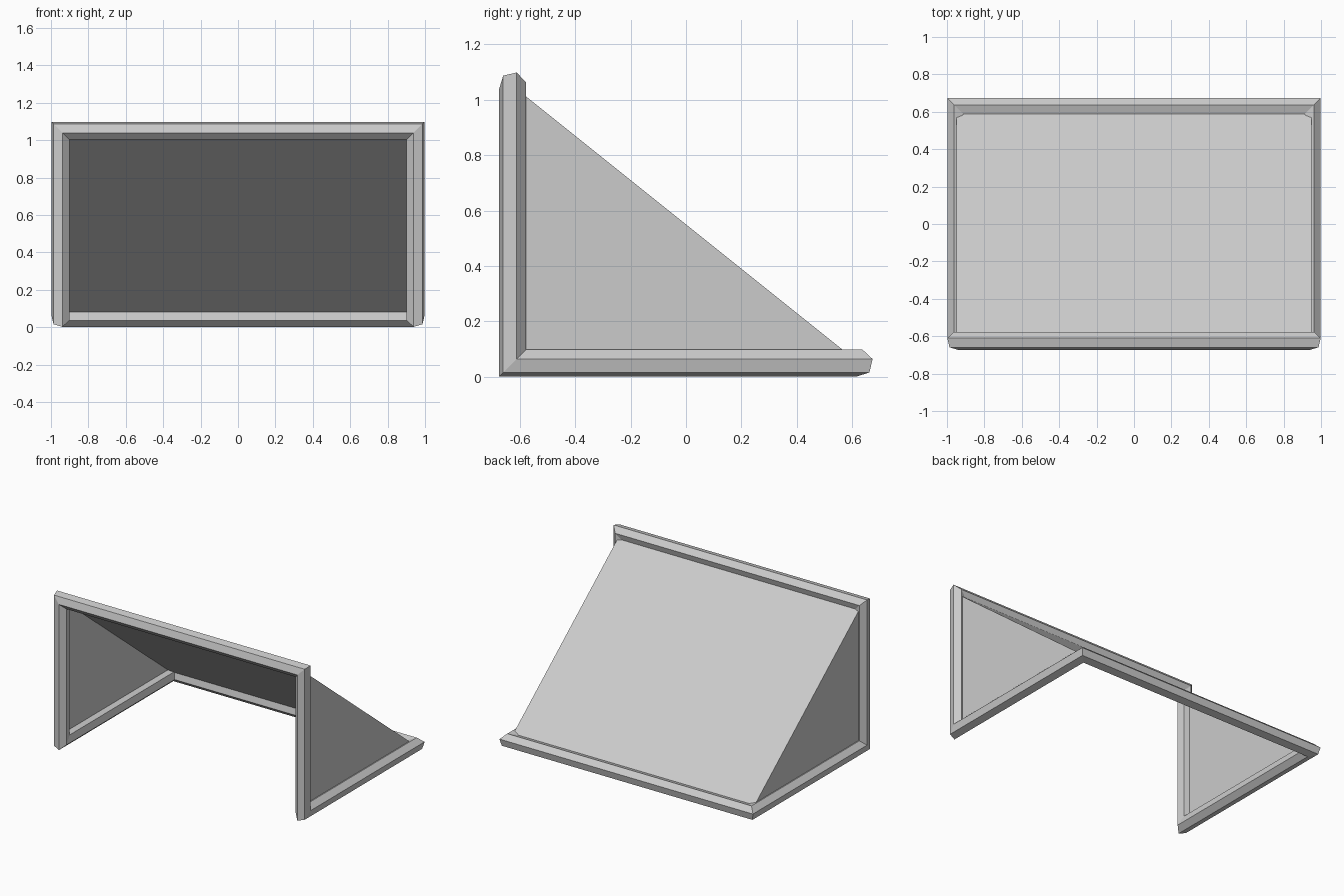
import bpy
import bmesh
from math import cos, sin, pi, radians
from mathutils import Vector, Quaternion

cube = bpy.data.objects.get("Cube")
if cube:
    bpy.data.objects.remove(cube)

W, D, LOW, HIGH = 0.95, 0.625, 0.05, 1.05   # tube centre lines
R, SIDES = 0.05, 6

grey = bpy.data.materials.new("light grey")
grey.use_nodes = True
grey.diffuse_color = (0.6, 0.6, 0.6, 1)
bsdf = next(n for n in grey.node_tree.nodes if n.type == 'BSDF_PRINCIPLED')
bsdf.inputs["Base Color"].default_value = (0.6, 0.6, 0.6, 1)


def add_object(name, bm):
    mesh = bpy.data.meshes.new(name)
    bm.to_mesh(mesh)
    bm.free()
    mesh.materials.append(grey)
    obj = bpy.data.objects.new(name, mesh)
    bpy.context.collection.objects.link(obj)
    return obj


def swept_loop(path, start_normal, phase):
    """Closed mitred tube; the leftover twist is spread over the corners."""
    count = len(path)
    dirs = [(path[(i + 1) % count] - p).normalized() for i, p in enumerate(path)]
    # Carry the normal once around to find the leftover twist
    normals = [Vector(start_normal)]
    for i in range(count):
        turn = dirs[i].rotation_difference(dirs[(i + 1) % count])
        normals.append(turn @ normals[-1])
    last, first, t = normals[-1], normals[0], dirs[0]
    step = 2 * pi / SIDES
    side = t.cross(last)
    twist = Vector((first.dot(last), first.dot(side)))
    angle = Vector((1, 0)).angle_signed(twist) * -1
    shift = round(angle / step)
    twist_each = (angle - shift * step) / count

    bm = bmesh.new()
    rings = []
    for i in range(count):
        t, n = dirs[i], normals[i]
        b = t.cross(n)
        end = path[(i + 1) % count]
        mitre = t + dirs[(i + 1) % count]
        ring = []
        for k in range(SIDES):
            a = phase + k * step + i * twist_each
            v = R * (cos(a) * n + sin(a) * b)
            v -= t * (v.dot(mitre) / t.dot(mitre))
            ring.append(bm.verts.new(end + v))
        rings.append(ring)
    for i in range(count):
        a, b = rings[i], rings[(i + 1) % count]
        off = shift if i == count - 1 else 0
        for k in range(SIDES):
            j = (k + 1) % SIDES
            bm.faces.new((a[k], a[j], b[(j - off) % SIDES], b[(k - off) % SIDES]))
    bmesh.ops.recalc_face_normals(bm, faces=bm.faces)
    return bm


# Frame: posts, crossbar and ground bars as one continuous six-sided tube
corners = [(-W, -D, HIGH), (W, -D, HIGH), (W, -D, LOW),
           (W, D, LOW), (-W, D, LOW), (-W, -D, LOW)]
add_object("goal_frame", swept_loop([Vector(c) for c in corners], (0, 1, 0), radians(13)))

# Net: sloping back sheet and two triangular sides
bm = bmesh.new()
edge = {x: [bm.verts.new(p) for p in ((x, -D, HIGH), (x, D, LOW), (x, -D, LOW))]
        for x in (-W, W)}
bm.faces.new((edge[-W][0], edge[-W][1], edge[W][1], edge[W][0]))
for x in edge:
    bm.faces.new(edge[x])
bmesh.ops.recalc_face_normals(bm, faces=bm.faces)
bm.normal_update()
if bm.faces[:][0].normal.z < 0:
    bmesh.ops.reverse_faces(bm, faces=bm.faces[:])
add_object("goal_net", bm)
